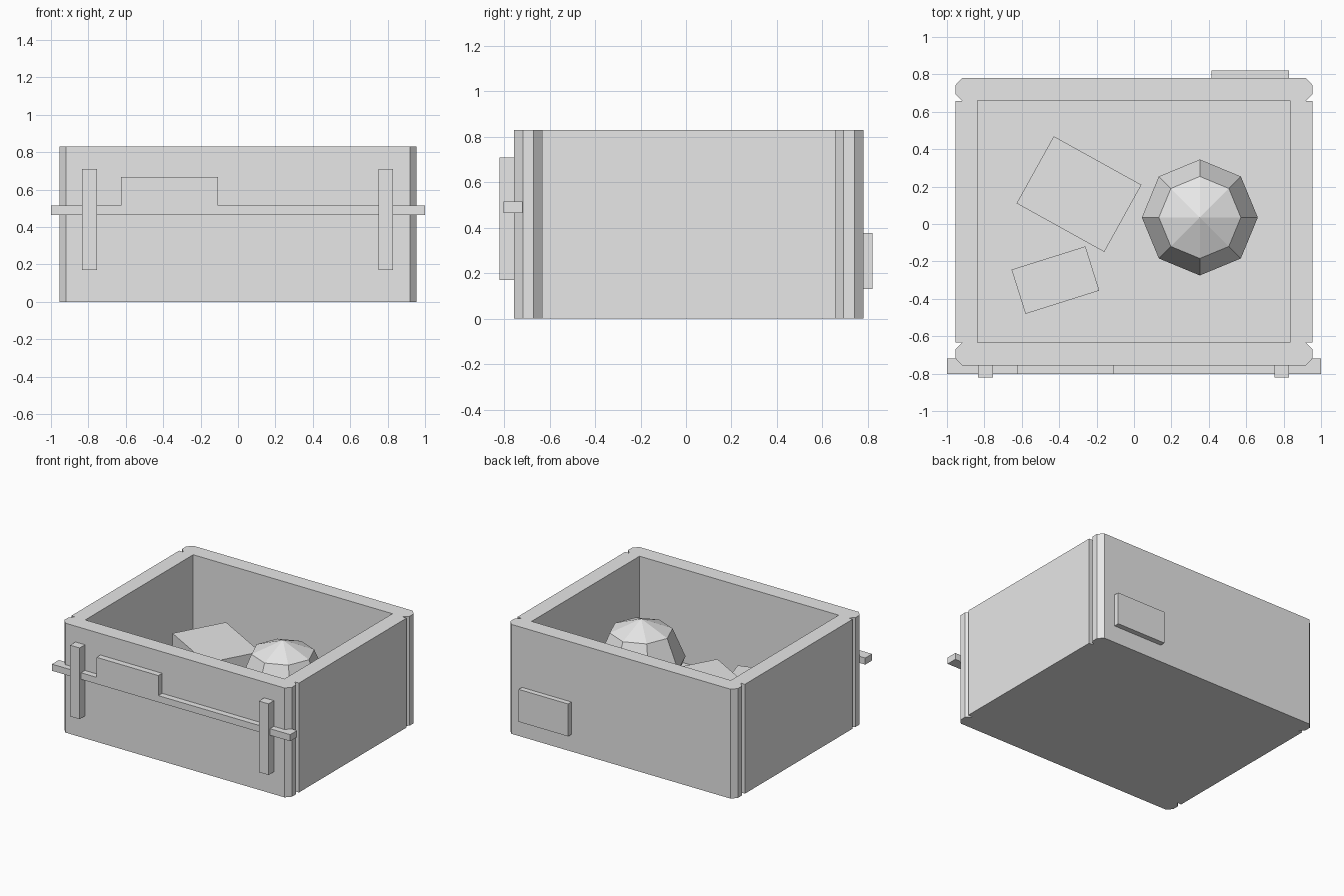
import bpy, bmesh
from math import radians
from mathutils import Matrix

cube = bpy.data.objects.get("Cube")
if cube:
    bpy.data.objects.remove(cube, do_unlink=True)

grey = bpy.data.materials.new("light_grey")
grey.use_nodes = True
grey.diffuse_color = (0.8, 0.8, 0.8, 1)
grey.node_tree.nodes["Principled BSDF"].inputs["Base Color"].default_value = (0.8, 0.8, 0.8, 1)


def finish(name, bm):
    bmesh.ops.recalc_face_normals(bm, faces=bm.faces)
    mesh = bpy.data.meshes.new(name)
    bm.to_mesh(mesh)
    bm.free()
    mesh.materials.append(grey)
    obj = bpy.data.objects.new(name, mesh)
    bpy.context.collection.objects.link(obj)
    return obj


def box(name, x, y, z, turn=0):
    """Box from (low, high) ranges, turned about its own upright axis."""
    bm = bmesh.new()
    bmesh.ops.create_cube(bm, size=1)
    bmesh.ops.scale(bm, vec=[r[1] - r[0] for r in (x, y, z)], verts=bm.verts)
    bmesh.ops.rotate(bm, matrix=Matrix.Rotation(radians(turn), 3, 'Z'), verts=bm.verts)
    bmesh.ops.translate(bm, vec=[sum(r) / 2 for r in (x, y, z)], verts=bm.verts)
    return finish(name, bm)


def prism(name, outline, low, high):
    bm = bmesh.new()
    face = bm.faces.new([bm.verts.new((x, y, low)) for x, y in outline])
    new = bmesh.ops.extrude_face_region(bm, geom=[face])["geom"]
    top = [v for v in new if isinstance(v, bmesh.types.BMVert)]
    bmesh.ops.translate(bm, vec=(0, 0, high - low), verts=top)
    return finish(name, bm)


# Bin body: notched, chamfered corner repeated four times around the plan
HEIGHT, FLOOR, MID_Y = 0.83, 0.12, 0.012
corner = [(0.955, 0.646), (0.92, 0.646), (0.955, 0.682), (0.955, 0.73), (0.92, 0.768)]
outline = []
for sx, sy in ((1, 1), (-1, 1), (-1, -1), (1, -1)):
    points = corner if sx * sy > 0 else corner[::-1]
    outline += [(sx * x, sy * y + MID_Y) for x, y in points]
body = prism("bin_body", outline, 0, HEIGHT)

# Hollow out the inside
cavity = box("cavity_cutter", (-0.838, 0.834), (-0.634, 0.66), (FLOOR, 1))
cavity.hide_render = True
cut = body.modifiers.new("hollow", 'BOOLEAN')
cut.operation = 'DIFFERENCE'
cut.solver = 'EXACT'
cut.object = cavity
bpy.context.view_layer.objects.active = body
body.select_set(True)
bpy.ops.object.modifier_apply(modifier=cut.name)
bpy.data.objects.remove(cavity, do_unlink=True)

# Front rail with its raised tab, as one stepped bar
bar = [(-1, 0.465), (1, 0.465), (1, 0.515), (-0.107, 0.515),
       (-0.107, 0.667), (-0.625, 0.667), (-0.625, 0.515), (-1, 0.515)]
rail = prism("front_rail", bar, 0.72, 0.802)
rail.data.transform(Matrix.Rotation(radians(90), 4, 'X'))

# Upright brackets holding the rail
for side, x in (("right", -0.795), ("left", 0.79)):
    box(side + "_bracket", (x - 0.04, x + 0.04), (-0.82, -0.74), (0.17, 0.71))

# Plate on the back wall
box("back_plate", (0.415, 0.83), (0.77, 0.82), (0.13, 0.376))

# Contents: two loose blocks and a faceted ball
box("large_block", (-0.562, -0.026), (-0.045, 0.365), (FLOOR, 0.5), -29)
box("small_block", (-0.627, -0.213), (-0.424, -0.176), (FLOOR, 0.38), 17.5)

bm = bmesh.new()
bmesh.ops.create_uvsphere(bm, u_segments=8, v_segments=4, radius=0.31)
bmesh.ops.translate(bm, vec=(0.352, 0.035, FLOOR + 0.31), verts=bm.verts)
finish("faceted_ball", bm)
